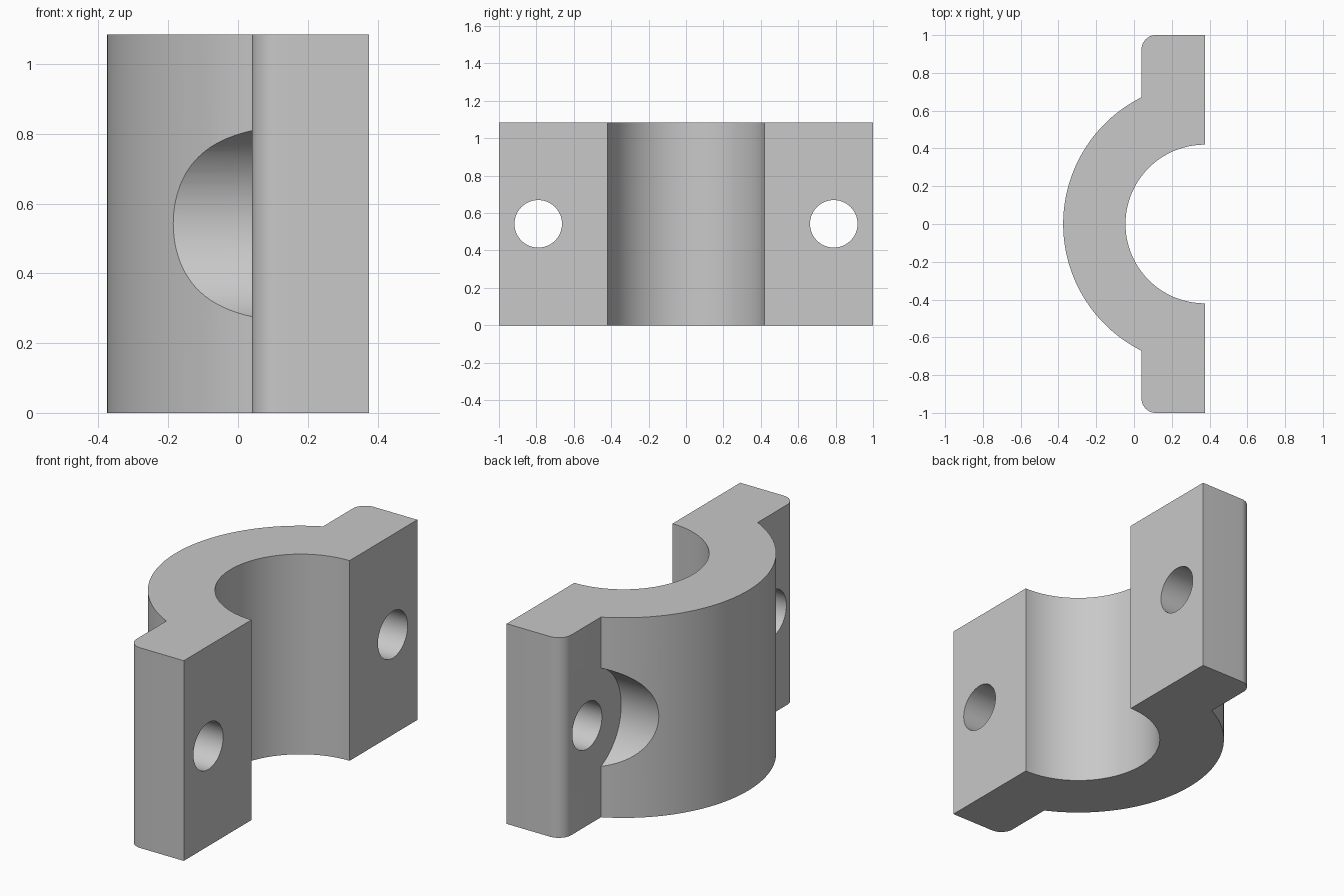
import bpy
import bmesh
from math import pi, sin, cos, asin
from mathutils import Matrix, Vector

HEIGHT = 1.085
JOINT_X = 0.375                 # flat joint face, also the bore axis
FLANGE_X = 0.04                 # outer face of the bolt flanges
BORE_R, SHELL_R, CORNER_R = 0.42, 0.75, 0.075
BOLT_Y, BOLT_R, SPOT_R = 0.79, 0.127, 0.292

cube = bpy.data.objects.get("Cube")
if cube:
    bpy.data.objects.remove(cube, do_unlink=True)

grey = bpy.data.materials.new("plain grey")
grey.use_nodes = True
colour = (0.58, 0.58, 0.58, 1)
grey.diffuse_color = colour
grey.node_tree.nodes["Principled BSDF"].inputs["Base Color"].default_value = colour


def arc(cx, cy, r, start, end, steps):
    angles = [start + (end - start) * i / steps for i in range(steps + 1)]
    return [(cx + r * cos(a), cy + r * sin(a)) for a in angles]


def make_object(name, bm):
    bmesh.ops.recalc_face_normals(bm, faces=bm.faces)
    mesh = bpy.data.meshes.new(name)
    bm.to_mesh(mesh)
    bm.free()
    mesh.materials.append(grey)
    obj = bpy.data.objects.new(name, mesh)
    bpy.context.collection.objects.link(obj)
    return obj


def cylinder_along_x(name, r, x0, x1, y):
    bm = bmesh.new()
    place = Matrix.Translation(((x0 + x1) / 2, y, HEIGHT / 2)) @ Matrix.Rotation(pi / 2, 4, "Y")
    bmesh.ops.create_cone(bm, cap_ends=True, segments=96, radius1=r, radius2=r,
                          depth=x1 - x0, matrix=place)
    return make_object(name, bm)


# Clamp half: plan outline extruded upwards
meet = asin((JOINT_X - FLANGE_X) / SHELL_R)
c = CORNER_R
outline = arc(JOINT_X, 0, BORE_R, 1.5 * pi, 0.5 * pi, 64)
outline += [(JOINT_X, 1)]
outline += arc(FLANGE_X + c, 1 - c, c, pi / 2, pi, 12)
outline += arc(JOINT_X, 0, SHELL_R, pi / 2 + meet, 1.5 * pi - meet, 72)
outline += arc(FLANGE_X + c, c - 1, c, pi, 1.5 * pi, 12)
outline += [(JOINT_X, -1)]

bm = bmesh.new()
base = bm.faces.new([bm.verts.new((x, y, 0)) for x, y in outline])
top = bmesh.ops.extrude_face_region(bm, geom=[base])
bmesh.ops.translate(bm, vec=Vector((0, 0, HEIGHT)),
                    verts=[v for v in top["geom"] if isinstance(v, bmesh.types.BMVert)])
clamp = make_object("clamp_half", bm)

# Bolt holes and the round spot faces cut into the shell behind them
cutters = []
for side, sign in (("front", -1), ("back", 1)):
    cutters.append(cylinder_along_x(side + "_spot_cutter", SPOT_R, -1, FLANGE_X, sign * BOLT_Y))
    cutters.append(cylinder_along_x(side + "_bolt_cutter", BOLT_R, -1.2, 1, sign * BOLT_Y))

bpy.ops.object.select_all(action="DESELECT")
bpy.context.view_layer.objects.active = clamp
clamp.select_set(True)
for cutter in cutters:
    cutter.hide_render = True
    mod = clamp.modifiers.new(cutter.name, "BOOLEAN")
    mod.operation = "DIFFERENCE"
    mod.solver = "EXACT"
    mod.object = cutter
    bpy.ops.object.modifier_apply(modifier=mod.name)
    bpy.data.objects.remove(cutter, do_unlink=True)

bpy.ops.object.shade_smooth_by_angle(angle=pi / 6)
